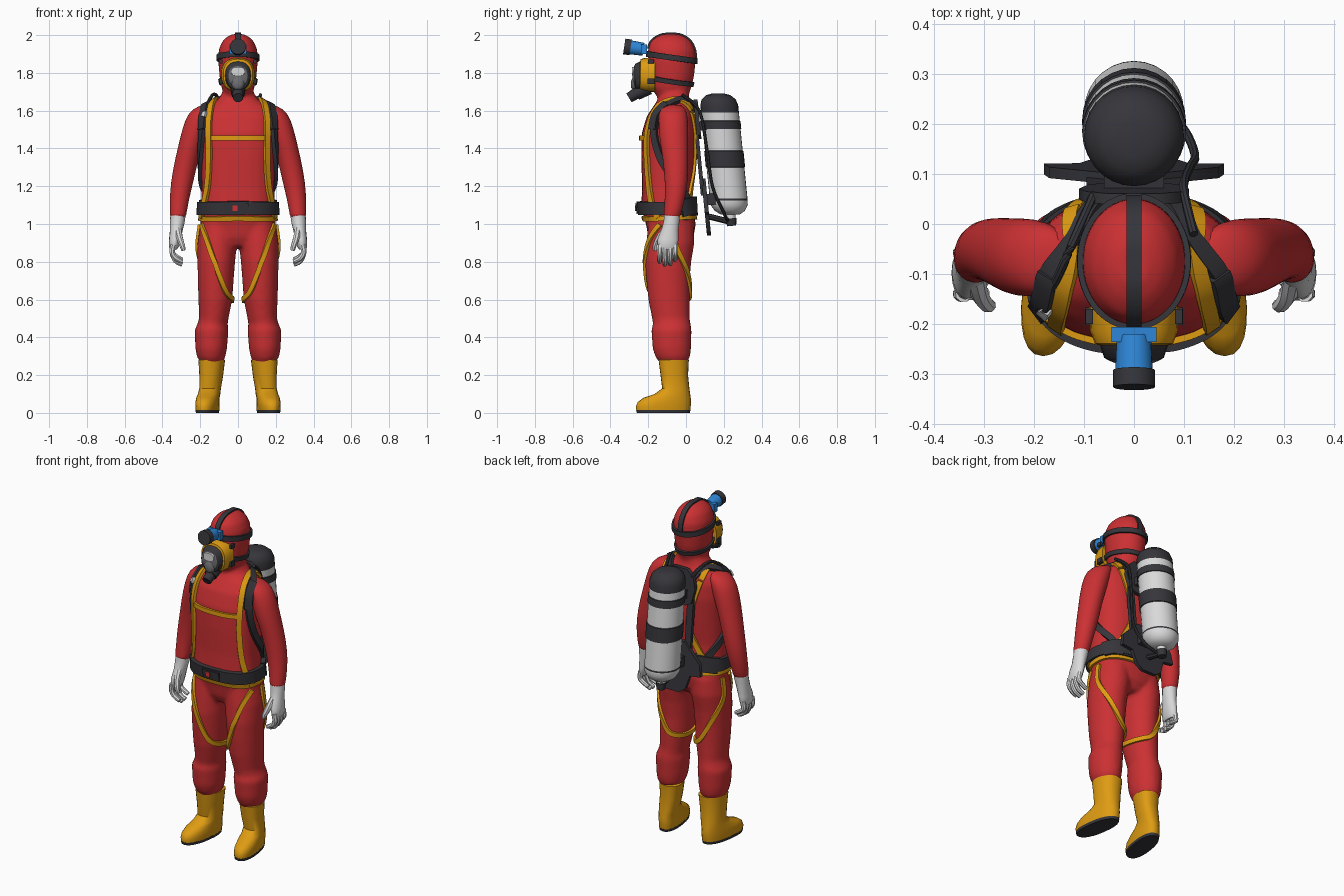
import bpy, bmesh, math
from mathutils import Vector
from mathutils.bvhtree import BVHTree

if "Cube" in bpy.data.objects:
    bpy.data.objects.remove(bpy.data.objects["Cube"])


def material(name, rgb):
    m = bpy.data.materials.new(name)
    m.use_nodes = True
    m.diffuse_color = (*rgb, 1)
    m.node_tree.nodes["Principled BSDF"].inputs["Base Color"].default_value = (*rgb, 1)
    return m


RED = material("suit red", (.6, .03, .033))
YELLOW = material("harness yellow", (.73, .33, .006))
DARK = material("dark rubber", (.036, .036, .043))
WHITE = material("light grey", (.7, .7, .7))
BLUE = material("lamp blue", (.027, .24, .68))
GREY = material("visor grey", (.16, .16, .17))
made = []


def add(name, bm, *mats):
    bmesh.ops.recalc_face_normals(bm, faces=bm.faces[:])
    me = bpy.data.meshes.new(name)
    bm.to_mesh(me)
    bm.free()
    for m in mats:
        me.materials.append(m)
    ob = bpy.data.objects.new(name, me)
    bpy.context.collection.objects.link(ob)
    made.append(ob)
    return ob


def skin(bm, rings, closed=False, bands=None):
    rows = [[bm.verts.new(p) for p in r] for r in rings]
    n = len(rows[0])
    for k in range(len(rows) - (not closed)):
        a, b = rows[k], rows[(k + 1) % len(rows)]
        for i in range(n):
            f = bm.faces.new((a[i], a[(i + 1) % n], b[(i + 1) % n], b[i]))
            f.material_index = bands[k] if bands else 0
    if not closed:
        bm.faces.new(rows[0]).material_index = bands[0] if bands else 0
        bm.faces.new(rows[-1]).material_index = bands[-1] if bands else 0


def loft(bm, secs, s=1, axis="z", n=24, power=2, bands=None, shear=0):
    """Rounded sections (a, b, t, ra, rb) stacked along an axis."""
    rings = []
    for a, b, t, ra, rb in secs:
        ring = []
        for i in range(n):
            c, d = math.cos(math.tau * i / n), math.sin(math.tau * i / n)
            u = a + ra * math.copysign(abs(c) ** (2 / power), c)
            v = b + rb * math.copysign(abs(d) ** (2 / power), d)
            ring.append((s * (u - shear * v), v, t) if axis == "z" else (s * u, t, v))
        rings.append(ring)
    skin(bm, rings, bands=bands)
    return bm


def spline(pts, closed=False, k=8):
    P = [Vector(p) for p in pts]
    n, out = len(P), []
    get = (lambda i: P[i % n]) if closed else (lambda i: P[max(0, min(n - 1, i))])
    for i in range(n if closed else n - 1):
        a, b, c, d = (get(i + j) for j in (-1, 0, 1, 2))
        for q in range(k):
            t = q / k
            out.append(.5 * (2 * b + (c - a) * t + (2 * a - 5 * b + 4 * c - d) * t ** 2
                             + (3 * b - a - 3 * c + d) * t ** 3))
    return out if closed else out + [P[-1]]


def tube(bm, pts, r0, r1=None, n=10, k=5):
    path = spline(pts, k=k)
    rings = []
    for i, p in enumerate(path):
        t = (path[min(i + 1, len(path) - 1)] - path[max(i - 1, 0)]).normalized()
        u = t.cross(Vector((.31, .9, .2))).normalized()
        v = t.cross(u)
        r = r0 + ((r1 or r0) - r0) * i / (len(path) - 1)
        rings.append([p + r * (u * math.cos(math.tau * j / n) + v * math.sin(math.tau * j / n))
                      for j in range(n)])
    skin(bm, rings)
    return bm


def box(name, mat, c, size, tilt=0):
    bm = bmesh.new()
    bmesh.ops.create_cube(bm, size=1)
    ob = add(name, bm, mat)
    ob.location, ob.scale, ob.rotation_euler = c, size, (tilt, 0, 0)
    return ob


# Suit: torso, hood and legs blended into one skin
bm = bmesh.new()
loft(bm, [(0, -.085, .88, .06, .09), (0, -.08, .93, .15, .12), (0, -.08, 1, .2, .132),
          (0, -.1, 1.08, .197, .137), (0, -.1, 1.2, .192, .133), (0, -.095, 1.35, .197, .142),
          (0, -.09, 1.48, .207, .145), (0, -.08, 1.57, .203, .128), (0, -.07, 1.62, .175, .105),
          (0, -.065, 1.66, .105, .083), (0, -.06, 1.72, .07, .07)], power=2.4)
loft(bm, [(0, -.07, 1.67, .07, .08), (0, -.08, 1.72, .087, .108), (0, -.075, 1.78, .098, .118),
          (0, -.075, 1.86, .105, .127), (0, -.076, 1.92, .103, .127), (0, -.08, 1.965, .085, .11),
          (0, -.08, 1.99, .06, .08), (0, -.08, 2.005, .03, .045)])
for s in (1, -1):
    loft(bm, [(.1, -.08, 1, .1, .12), (.11, -.083, .9, .105, .128), (.115, -.095, .8, .1, .123),
              (.118, -.095, .7, .095, .115), (.12, -.09, .6, .09, .11), (.128, -.08, .5, .078, .1),
              (.135, -.075, .47, .08, .1), (.14, -.077, .44, .09, .107), (.142, -.075, .34, .084, .102),
              (.142, -.07, .295, .075, .092), (.14, -.067, .25, .05, .06)], s)
body = add("suit_body", bm, RED)
rm = body.modifiers.new("blend", "REMESH")
rm.mode, rm.voxel_size = "VOXEL", .012
sm = body.modifiers.new("soften", "SMOOTH")
sm.factor, sm.iterations = .5, 5
dg = bpy.context.evaluated_depsgraph_get()
blended = bpy.data.meshes.new_from_object(body.evaluated_get(dg))
body.modifiers.clear()
body.data = blended
if not blended.materials:
    blended.materials.append(RED)
for poly in blended.polygons:
    poly.material_index = 0
surface = BVHTree.FromPolygons([v.co for v in blended.vertices],
                               [p.vertices[:] for p in blended.polygons])


def strap(name, mat, pts, width, thick=.01, closed=False, s=1, lift=.003):
    """Flat webbing laid on the suit along a path."""
    path = spline([(s * x, y, z) for x, y, z in pts], closed)
    hits = [surface.find_nearest(p)[:2] for p in path]
    n = len(hits)
    at = (lambda i: hits[i % n]) if closed else (lambda i: hits[max(0, min(n - 1, i))])
    rings = []
    for i in range(n):
        nor = sum((at(i + j)[1] for j in range(-3, 4)), Vector()).normalized()
        loc = sum((at(i + j)[0] for j in (-1, 0, 1)), Vector()) / 3
        side = (at(i + 1)[0] - at(i - 1)[0]).cross(nor).normalized() * width / 2
        lo, hi = loc + nor * (lift - .004), loc + nor * (lift + thick)
        rings.append([lo - side, lo + side, hi + side, hi - side])
    bm = bmesh.new()
    skin(bm, rings, closed)
    return add(name, bm, mat)


def hoop(rx, ry, cy, z_front, z_back, n=12):
    return [(rx * math.sin(math.tau * i / n), cy - ry * math.cos(math.tau * i / n),
             z_front + (z_back - z_front) * (1 - math.cos(math.tau * i / n)) / 2) for i in range(n)]


for s, side in ((1, "left"), (-1, "right")):
    # Sleeves
    ob = add(side + "_sleeve", loft(bmesh.new(), [
        (.15, -.07, 1.635, .03, .04), (.18, -.07, 1.61, .062, .07), (.208, -.068, 1.56, .072, .08),
        (.242, -.065, 1.45, .066, .077), (.27, -.055, 1.35, .062, .068),
        (.297, -.05, 1.22, .06, .061), (.312, -.06, 1.12, .05, .052),
        (.318, -.075, 1.04, .044, .046), (.318, -.075, 1.03, .036, .036)], s), RED)
    ob.modifiers.new("round", "SUBSURF").levels = 1
    # Gloves
    bm = loft(bmesh.new(), [
        (.318, -.074, 1.05, .04, .042), (.32, -.076, 1.02, .04, .042), (.326, -.085, .97, .034, .045),
        (.334, -.095, .92, .031, .055), (.34, -.098, .88, .026, .054), (.342, -.098, .865, .018, .045)], s, n=16)
    for y, d in ((-.14, .015), (-.112, 0), (-.084, .003), (-.058, .025)):
        tube(bm, [(s * .342, y, .89), (s * .348, y, .85), (s * .33, y, .805 + d), (s * .295, y, .785 + d)],
             .017, .012, 8)
    tube(bm, [(s * .32, -.1, .98), (s * .31, -.14, .93), (s * .295, -.162, .885), (s * .288, -.163, .86)],
         .021, .012, 8)
    add(side + "_glove", bm, WHITE)
    # Boots and soles
    add(side + "_boot", loft(bmesh.new(), [
        (.13, -.065, .285, .06, .07), (.13, -.065, .28, .069, .08), (.133, -.062, .2, .062, .073),
        (.14, -.054, .13, .056, .072), (.143, -.072, .1, .057, .094), (.145, -.1, .08, .058, .125),
        (.145, -.114, .058, .06, .141), (.145, -.12, .035, .06, .145), (.145, -.12, .014, .058, .143)],
        s, power=2.3, shear=.14), YELLOW)
    add(side + "_sole", loft(bmesh.new(), [
        (.145, -.12, .016, .059, .144), (.145, -.12, 0, .057, .14)], s, power=2.3, shear=.14), DARK)
    # Yellow harness over the shoulder, down the front and the back
    strap(side + "_front_harness", YELLOW, [
        (.12, .03, 1.6), (.135, -.05, 1.68), (.15, -.16, 1.63), (.17, -.23, 1.46), (.175, -.23, 1.3),
        (.19, -.21, 1.15), (.205, -.15, 1.03)], .032, .012, s=s, lift=.006)
    strap(side + "_back_harness", YELLOW, [
        (.12, .03, 1.6), (.08, .06, 1.45), (.05, .05, 1.3), (.11, .05, 1.17), (.19, 0, 1.05)], .032, s=s)
    strap(side + "_leg_harness", YELLOW, [
        (.2, -.14, 1), (.17, -.22, .9), (.11, -.24, .76), (.055, -.2, .64), (.032, -.1, .6),
        (.055, .01, .6), (.11, .04, .63), (.18, .02, .74), (.225, -.05, .88), (.205, -.06, 1)], .026, s=s)
    # Dark carrying straps
    strap(side + "_shoulder_strap", DARK, [
        (.07, .05, 1.6), (.12, -.02, 1.67), (.172, -.1, 1.63), (.195, -.17, 1.52), (.205, -.15, 1.38),
        (.205, -.07, 1.24), (.16, .05, 1.12)], .036, .016, s=s)
    strap(side + "_strap_pad", DARK, [(.165, -.1, 1.63), (.185, -.16, 1.58), (.195, -.18, 1.5)],
          .045, .022, s=s)
    strap(side + "_waist_wing", DARK, [(.06, .05, 1.1), (.13, .05, 1.1), (.2, -.03, 1.08)], .09, .025, s=s)
    # Back frame rails and mask buckles
    box(side + "_frame_rail", DARK, (s * .075, .068, 1.36), (.04, .02, .42), .1)
    box(side + "_mask_buckle", DARK, (s * .088, -.185, 1.755), (.02, .035, .03))
    box(side + "_mask_upper_buckle", DARK, (s * .09, -.185, 1.86), (.015, .03, .022))

strap("chest_strap", YELLOW, [(-.175, -.23, 1.455), (-.08, -.25, 1.455), (0, -.25, 1.455),
                              (.08, -.25, 1.455), (.175, -.23, 1.455)], .026)
strap("hip_strap", YELLOW, hoop(.21, .16, -.09, 1.022, 1.04), .026, closed=True)
strap("waist_belt", DARK, hoop(.21, .16, -.1, 1.083, 1.08), .07, .02, True)
strap("belt_buckle", DARK, [(-.055, -.25, 1.083), (0, -.25, 1.083), (.055, -.25, 1.083)], .055, .027)
box("belt_button", RED, (-.015, -.264, 1.083), (.026, .012, .03))
strap("shoulder_tag", WHITE, [(-.185, -.19, 1.6), (-.19, -.19, 1.57)], .024, .03)

# Hood straps
strap("lamp_band", DARK, hoop(.115, .14, -.075, 1.9, 1.862), .03, .008, True)
strap("crown_band", DARK, [(0, -.22, 1.93), (0, -.17, 2), (0, -.08, 2.03), (0, .02, 2), (0, .06, 1.87)],
      .03, .005)
strap("mask_band", DARK, [(-.09, -.18, 1.765), (-.115, -.08, 1.75), (-.07, .03, 1.737), (0, .05, 1.735),
                          (.07, .03, 1.737), (.115, -.08, 1.75), (.09, -.18, 1.765)], .025, .008)

# Face mask with rim, frame, window and breathing valve
add("face_mask", loft(bmesh.new(), [
    (0, 1.79, -.165, .09, .09), (0, 1.79, -.215, .088, .09), (0, 1.79, -.24, .078, .083),
    (0, 1.785, -.243, .068, .075), (0, 1.78, -.268, .06, .068), (0, 1.785, -.274, .05, .052),
    (0, 1.785, -.282, .03, .034)],
    axis="y", power=2.4, bands=[0, 0, 0, 1, 1, 2]), YELLOW, DARK, GREY)
add("window_shine", loft(bmesh.new(), [(0, 1.808, -.27, .036, .026), (0, 1.808, -.285, .034, .022)],
                         axis="y", power=3), WHITE)
add("nose_cup", loft(bmesh.new(), [(0, 1.755, -.255, .045, .05), (0, 1.745, -.28, .03, .036),
                                   (0, 1.74, -.29, .015, .02)], axis="y"), GREY)
add("breathing_valve", tube(bmesh.new(), [(0, -.2, 1.725), (0, -.265, 1.69)], .042, .036, 16), DARK)
add("valve_cap", tube(bmesh.new(), [(0, -.262, 1.692), (0, -.302, 1.668)], .03, .027, 16), DARK)

# Head lamp
box("lamp_mount", BLUE, (0, -.222, 1.925), (.09, .03, .05))
add("lamp_body", tube(bmesh.new(), [(0, -.225, 1.925), (0, -.3, 1.936)], .034, .038, 18), BLUE)
add("lamp_lens", tube(bmesh.new(), [(0, -.293, 1.935), (0, -.327, 1.94)], .042, n=18), DARK)

# Air cylinder with dark cap and bands
levels = [(1.69, .035, 1), (1.682, .065, 1), (1.66, .09, 1), (1.63, .1, 1), (1.59, .1, 0),
          (1.548, .1, 1), (1.546, .104, 1), (1.504, .104, 1), (1.502, .1, 0), (1.388, .1, 1),
          (1.386, .104, 1), (1.302, .104, 1), (1.3, .1, 0), (1.135, .1, 1), (1.125, .1, 0),
          (1.1, .098, 0), (1.07, .08, 0), (1.05, .05, 0)]
add("air_cylinder", loft(bmesh.new(), [(0, .17 + (1.69 - z) * .1, z, r, r) for z, r, _ in levels],
                         n=28, bands=[b for _, _, b in levels[:-1]]), WHITE, DARK)
add("cylinder_neck", tube(bmesh.new(), [(0, .234, 1.06), (0, .238, 1.02)], .026, n=14), WHITE)
add("cylinder_valve", tube(bmesh.new(), [(0, .238, 1.03), (0, .242, .99)], .03, .024, 12), DARK)
add("valve_arm", tube(bmesh.new(), [(0, .24, 1.01), (0, .12, 1.04)], .016, n=8), DARK)
add("air_hose", tube(bmesh.new(), [(.02, .22, 1.02), (.09, .2, 1.06), (.122, .14, 1.2), (.11, .11, 1.4),
                                   (.1, .07, 1.6), (.12, -.02, 1.685)], .009, n=8), DARK)
add("mask_hose", tube(bmesh.new(), [(-.08, .06, 1.62), (-.12, -.03, 1.685), (-.15, -.1, 1.66),
                                    (-.185, -.17, 1.57)], .009, n=8), DARK)


# Back frame plates, cut from mirrored outlines and leaning with the cylinder
def plate(name, half):
    outline = half + [(-x, z) for x, z in reversed(half)]
    bm = bmesh.new()
    skin(bm, [[(x, .045 + d + (1.6 - z) * .1, z) for x, z in outline] for d in (0, .022)])
    add(name, bm, DARK)


plate("upper_back_plate", [(.05, 1.66), (.095, 1.62), (.11, 1.56), (.09, 1.47), (.05, 1.45)])
plate("lower_back_plate", [(.06, 1.24), (.1, 1.2), (.17, 1.13), (.18, 1.06), (.11, 1.05),
                           (.085, .97), (.045, .94)])
box("cylinder_cradle", DARK, (0, .085, 1.52), (.12, .05, .05), .1)
box("cylinder_foot", DARK, (0, .125, 1.13), (.14, .06, .06), .1)

# Smooth shading with sharp creases kept
bpy.ops.object.select_all(action="DESELECT")
for ob in made:
    ob.select_set(True)
bpy.context.view_layer.objects.active = body
bpy.ops.object.shade_smooth_by_angle(angle=math.radians(42))
